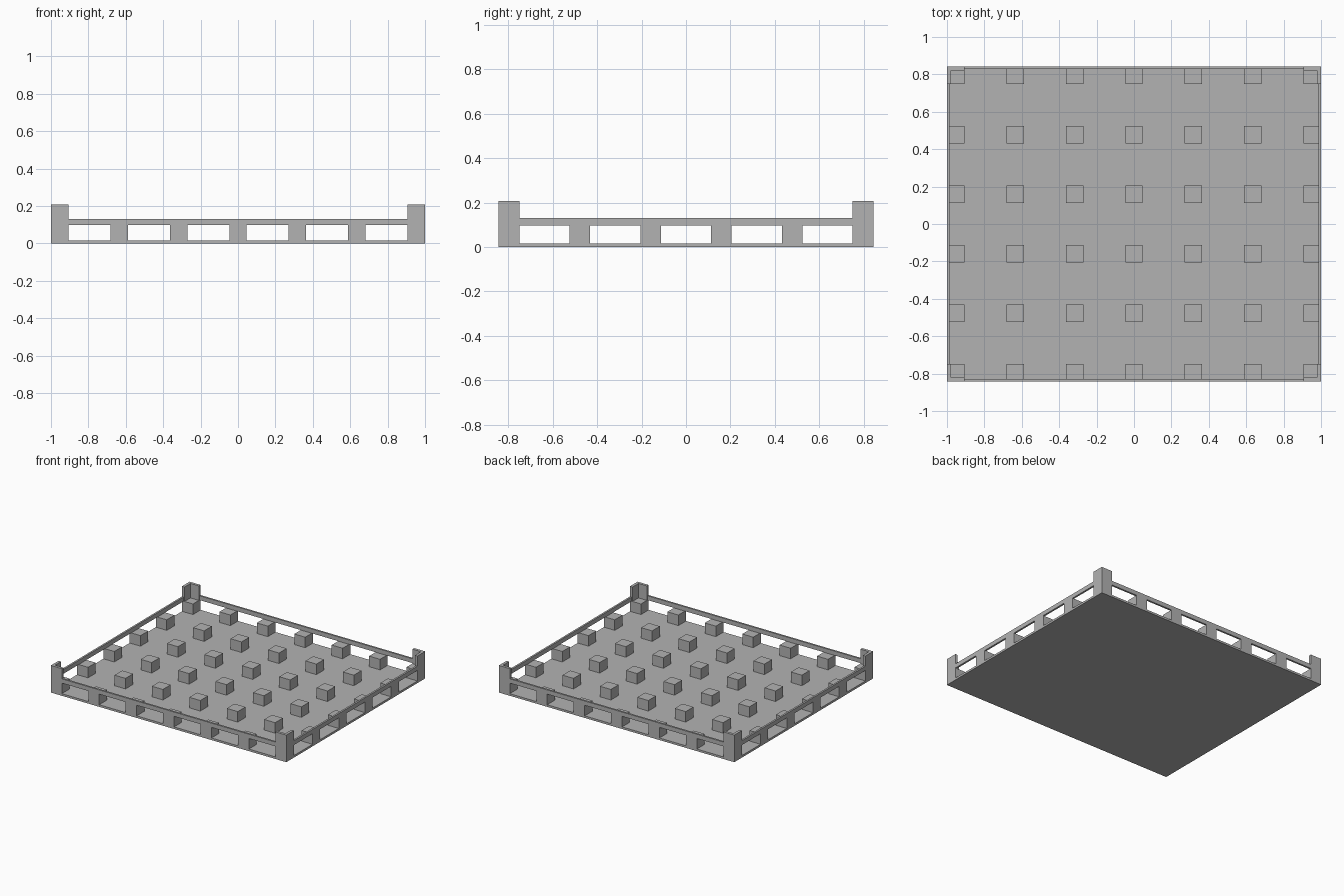
import bpy
import bmesh
from mathutils import Matrix, Vector

cube = bpy.data.objects.get("Cube")
if cube:
    bpy.data.objects.remove(cube, do_unlink=True)

HX, HY = 1.0, 0.842            # half footprint
PLATE, BLOCK, RAIL, POST = 0.016, 0.097, 0.13, 0.208   # top heights
FOOT = 0.093                   # block and post width
RAIL_T, POST_T = 0.014, 0.021  # wall thicknesses

grey = bpy.data.materials.new("light grey")
grey.use_nodes = True
colour = (0.45, 0.45, 0.45, 1)
grey.diffuse_color = colour
grey.node_tree.nodes["Principled BSDF"].inputs["Base Color"].default_value = colour


def finish(name, bm):
    bmesh.ops.recalc_face_normals(bm, faces=bm.faces)
    mesh = bpy.data.meshes.new(name)
    bm.to_mesh(mesh)
    bm.free()
    mesh.materials.append(grey)
    obj = bpy.data.objects.new(name, mesh)
    bpy.context.collection.objects.link(obj)
    return obj


def box(name, low, high):
    low, high = Vector(low), Vector(high)
    bm = bmesh.new()
    size = Matrix.Diagonal((*(high - low), 1))
    bmesh.ops.create_cube(bm, size=1, matrix=Matrix.Translation((low + high) / 2) @ size)
    return finish(name, bm)


def corner_post(name, sx, sy):
    # L-shaped profile extruded upwards
    x1, y1 = HX - FOOT, HY - FOOT
    x2, y2 = HX - POST_T, HY - POST_T
    profile = [(HX, HY), (x1, HY), (x1, y2), (x2, y2), (x2, y1), (HX, y1)]
    bm = bmesh.new()
    face = bm.faces.new([bm.verts.new((sx * x, sy * y, PLATE)) for x, y in profile])
    top = bmesh.ops.extrude_face_region(bm, geom=[face])["geom"]
    verts = [v for v in top if isinstance(v, bmesh.types.BMVert)]
    bmesh.ops.translate(bm, verts=verts, vec=(0, 0, POST - PLATE))
    return finish(name, bm)


# Bottom deck
box("base_plate", (-HX, -HY, 0), (HX, HY, PLATE))

# Grid of spacer blocks, outer ones flush with the deck edge
COLS, ROWS = 7, 6
for i in range(COLS):
    for j in range(ROWS):
        x = -HX + i * (2 * HX - FOOT) / (COLS - 1)
        y = -HY + j * (2 * HY - FOOT) / (ROWS - 1)
        box(f"spacer_block_{i + 1}_{j + 1}", (x, y, PLATE), (x + FOOT, y + FOOT, BLOCK))

# Rim rails between the corner posts
ex, ey = HX - FOOT, HY - FOOT
box("front_rail", (-ex, -HY, BLOCK), (ex, -HY + RAIL_T, RAIL))
box("back_rail", (-ex, HY - RAIL_T, BLOCK), (ex, HY, RAIL))
box("left_rail", (HX - RAIL_T, -ey, BLOCK), (HX, ey, RAIL))
box("right_rail", (-HX, -ey, BLOCK), (-HX + RAIL_T, ey, RAIL))

# Corner posts
for side, sx in (("left", 1), ("right", -1)):
    for end, sy in (("front", -1), ("back", 1)):
        corner_post(f"{end}_{side}_post", sx, sy)
